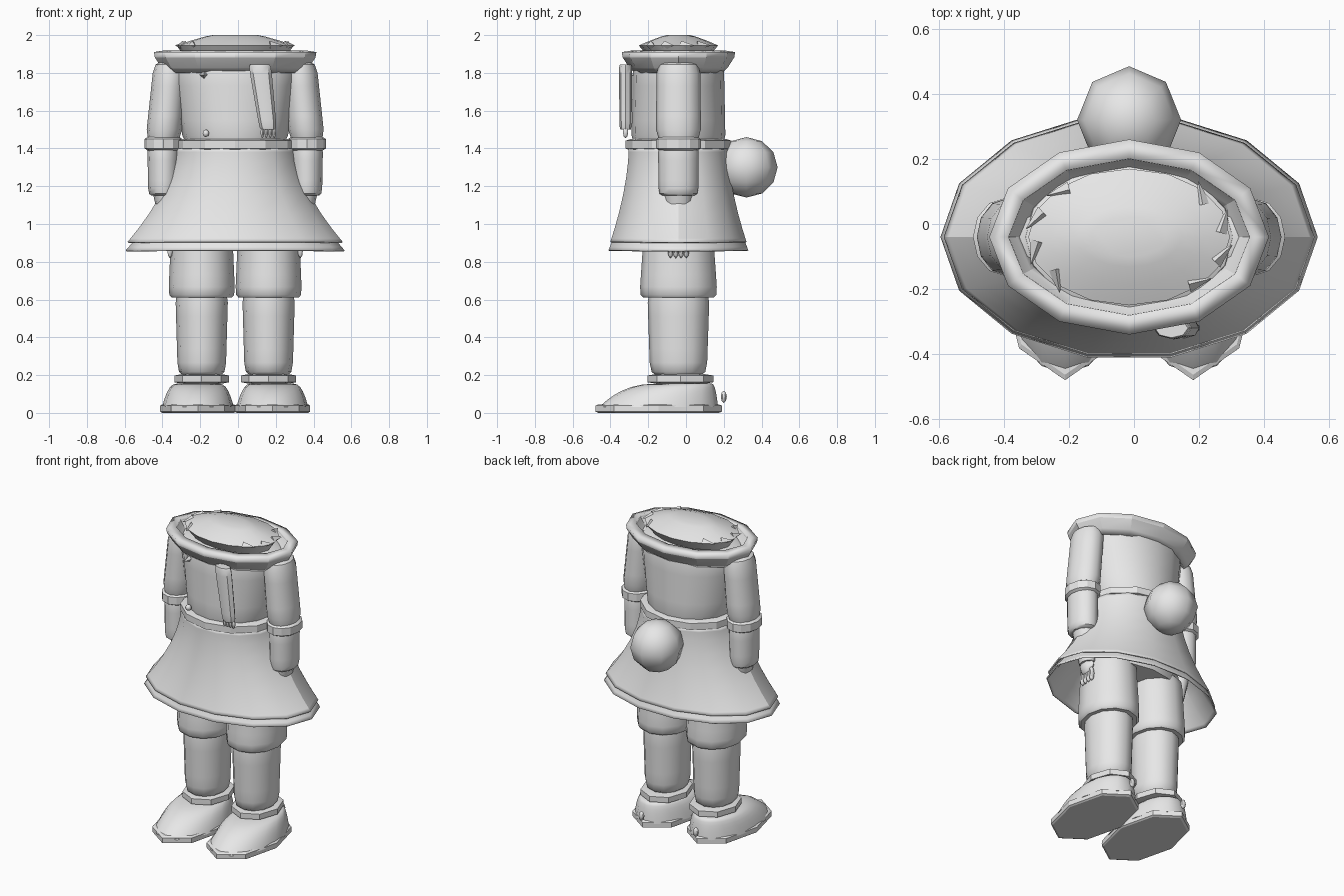
import bpy
import bmesh
from math import cos, sin, pi, radians
from mathutils import Matrix, Vector

default_cube = bpy.data.objects.get("Cube")
if default_cube:
    bpy.data.objects.remove(default_cube, do_unlink=True)

MIDDLE = -0.015  # x of the body's middle
DEPTH = -0.04    # y of the body's middle

grey = bpy.data.materials.new("light grey")
grey.use_nodes = True
grey.diffuse_color = (0.8, 0.8, 0.8, 1)
shader = grey.node_tree.nodes["Principled BSDF"]
shader.inputs["Base Color"].default_value = grey.diffuse_color


def finish(name, bm, angle):
    """Turn a bmesh into a grey object, smooth except at sharp edges."""
    mesh = bpy.data.meshes.new(name)
    bm.to_mesh(mesh)
    bm.free()
    mesh.materials.append(grey)
    obj = bpy.data.objects.new(name, mesh)
    bpy.context.collection.objects.link(obj)
    bpy.ops.object.select_all(action='DESELECT')
    obj.select_set(True)
    bpy.context.view_layer.objects.active = obj
    bpy.ops.object.shade_smooth_by_angle(angle=radians(angle))
    return obj


def tube(name, span, bottom, top, x=MIDDLE, y=DEPTH, lean=(0, 0), bend=1, tuck=0,
         steps=8, sides=12, wall=0, angle=40):
    """Upright elliptical tube from the bottom radii to the top radii.
    bend curves the side, lean shifts the top, tuck rounds off both ends.
    With a wall it is an open shell, otherwise it is closed."""
    bm = bmesh.new()
    radii_low, radii_high, shift = Vector(bottom), Vector(top), Vector(lean)
    loops = []
    for step in range(steps + 1):
        t = (1 - cos(pi * step / steps)) / 2
        blend = 1 - (1 - t) ** bend
        radii = radii_low.lerp(radii_high, blend) * (1 - tuck * abs(2 * t - 1) ** 16)
        centre = Vector((x, y)) + shift * blend
        z = span[0] + (span[1] - span[0]) * t
        turns = [2 * pi * i / sides for i in range(sides)]
        loops.append([bm.verts.new((centre.x + radii.x * cos(a),
                                    centre.y + radii.y * sin(a), z)) for a in turns])
    for low, high in zip(loops, loops[1:]):
        for i in range(sides):
            bm.faces.new((low[i - 1], low[i], high[i], high[i - 1]))
    if not wall:
        bm.faces.new(reversed(loops[0]))
        bm.faces.new(loops[-1])
    obj = finish(name, bm, angle)
    if wall:
        shell = obj.modifiers.new("wall", 'SOLIDIFY')
        shell.thickness = wall
    return obj


def ball(name, place, size, segments=6, rings=4):
    """Ellipsoid with the given radii."""
    bm = bmesh.new()
    placing = Matrix.Translation(place) @ Matrix.Diagonal((*size, 1))
    bmesh.ops.create_uvsphere(bm, u_segments=segments, v_segments=rings, radius=1,
                              matrix=placing)
    return finish(name, bm, 60)


def spike(name, place, size, turn):
    """Small pointed leaf, turned about z."""
    bm = bmesh.new()
    placing = (Matrix.Translation(place) @ Matrix.Rotation(turn, 4, 'Z')
               @ Matrix.Rotation(pi / 2, 4, 'Y') @ Matrix.Scale(size, 4))
    bmesh.ops.create_cone(bm, cap_ends=True, segments=4, radius1=1, radius2=0, depth=3,
                          matrix=placing)
    return finish(name, bm, 20)


def fingers(name, x, y, z, step, size):
    """Row of four fingers, one step apart."""
    for number in range(4):
        place = Vector((x, y, z)) + Vector(step) * (number - 1.5)
        ball(f"{name}_{number}", place, size)


# Torso, belt, hips and the two skirt layers
tube("torso", span=(1.4, 1.88), bottom=(0.27, 0.25), top=(0.34, 0.24), tuck=0.2, sides=16)
tube("belt", span=(1.39, 1.45), bottom=(0.32, 0.28), top=(0.32, 0.28), tuck=0.1,
     steps=4, angle=25)
tube("hips", span=(0.95, 1.4), bottom=(0.33, 0.2), top=(0.27, 0.23), steps=3)
tube("skirt", span=(0.905, 1.4), bottom=(0.57, 0.37), top=(0.32, 0.27), bend=1.7,
     sides=14, wall=0.008, angle=30)
tube("underskirt", span=(0.86, 1.35), bottom=(0.58, 0.38), top=(0.32, 0.26), bend=1.7,
     sides=14, wall=0.008, angle=30)

# Flared collar, and the domed neck cap inside it
tube("collar", span=(1.8, 1.91), bottom=(0.36, 0.23), top=(0.43, 0.3), bend=2,
     steps=3, wall=0.06, angle=20)
tube("neck_cone", span=(1.86, 1.945), bottom=(0.25, 0.14), top=(0.31, 0.21),
     steps=2, sides=16)
tube("neck_dome", span=(1.945, 2), bottom=(0.31, 0.21), top=(0.12, 0.06), bend=0.8,
     steps=4, sides=16)
for number in range(8):
    turn = pi * (number // 4) + 0.5 * (number % 4 - 1.5)
    spot = (MIDDLE + 0.3 * cos(turn), DEPTH + 0.2 * sin(turn), 1.945)
    spike(f"rim_leaf_{number}", spot, 0.025, turn + 1)

# Ball at the back
ball("back_ball", (MIDDLE, 0.32, 1.3), (0.16, 0.165, 0.16), segments=8, rings=6)

for side, label in ((-1, "right"), (1, "left")):
    arm_x = MIDDLE + side * 0.38
    hand_x = MIDDLE + side * 0.345
    leg_x = MIDDLE + side * 0.177
    foot_x = MIDDLE + side * 0.197

    # Arm with a puffed sleeve, cuff and hand
    tube(f"{label}_sleeve", span=(1.44, 1.86), bottom=(0.095, 0.12), top=(0.09, 0.115),
         x=arm_x, lean=(side * -0.04, 0), tuck=0.4)
    tube(f"{label}_cuff", span=(1.39, 1.46), bottom=(0.1, 0.12), top=(0.1, 0.12),
         x=arm_x, tuck=0.15, steps=4, angle=25)
    tube(f"{label}_forearm", span=(1.15, 1.42), bottom=(0.08, 0.105), top=(0.085, 0.108),
         x=arm_x, tuck=0.2)
    tube(f"{label}_wrist", span=(0.95, 1.2), bottom=(0.04, 0.055), top=(0.07, 0.08),
         x=hand_x, lean=(side * 0.03, 0), steps=3)
    ball(f"{label}_palm", (hand_x, DEPTH, 0.93), (0.035, 0.06, 0.06))
    fingers(f"{label}_finger", hand_x, DEPTH, 0.868, step=(0, 0.028, 0),
            size=(0.017, 0.016, 0.05))

    # Leg in a bloomer
    tube(f"{label}_bloomer", span=(0.61, 1), bottom=(0.177, 0.207), top=(0.16, 0.18),
         x=leg_x, tuck=0.1)
    tube(f"{label}_leg", span=(0.2, 0.65), bottom=(0.127, 0.15), top=(0.14, 0.165),
         x=leg_x, tuck=0.2)

    # Ankle with a frill, shoe and pointed sole
    tube(f"{label}_ankle", span=(0.12, 0.22), bottom=(0.1, 0.12), top=(0.1, 0.12),
         x=leg_x, steps=1)
    tube(f"{label}_ankle_frill", span=(0.155, 0.205), bottom=(0.145, 0.175),
         top=(0.145, 0.175), x=leg_x, y=-0.03, tuck=0.25, steps=4, sides=8, angle=20)
    tube(f"{label}_shoe", span=(0.03, 0.155), bottom=(0.19, 0.315), top=(0.11, 0.14),
         x=foot_x, y=-0.145, lean=(0, 0.14), bend=0.4, sides=16, angle=50)
    tube(f"{label}_sole", span=(0, 0.045), bottom=(0.2, 0.335), top=(0.2, 0.335),
         x=foot_x, y=-0.145, tuck=0.05, steps=4, sides=8, angle=20)
    ball(f"{label}_heel_bead", (foot_x, 0.2, 0.085), (0.018, 0.016, 0.032))

# Little arm hanging on the chest, and two small studs
tube("chest_arm", span=(1.5, 1.845), bottom=(0.045, 0.032), top=(0.06, 0.035),
     x=0.16, y=-0.32, lean=(-0.045, 0), tuck=0.15, sides=8)
fingers("chest_finger", 0.16, -0.32, 1.485, step=(0.021, 0, 0), size=(0.011, 0.014, 0.03))
ball("chest_knob", (-0.17, -0.27, 1.48), (0.02, 0.02, 0.02))
spike("chest_stud", (-0.18, -0.26, 1.79), 0.03, -pi / 2)
